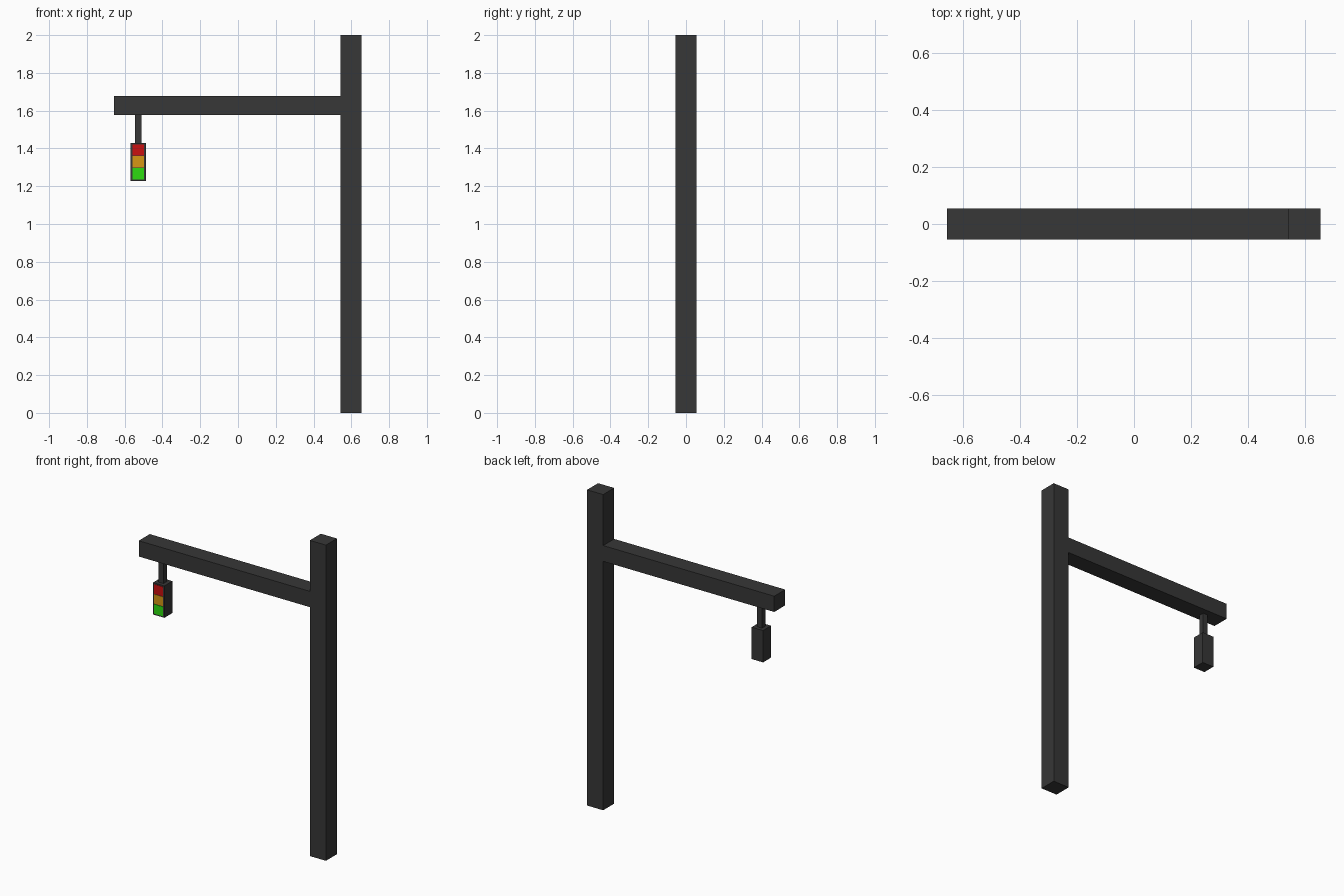
import bpy
import bmesh
from mathutils import Vector

if "Cube" in bpy.data.objects:
    bpy.data.objects.remove(bpy.data.objects["Cube"])


def material(name, rgb):
    m = bpy.data.materials.new(name)
    m.diffuse_color = (*rgb, 1)
    m.use_nodes = True
    m.node_tree.nodes["Principled BSDF"].inputs["Base Color"].default_value = m.diffuse_color
    return m


def box(name, lo, hi, mat):
    """Axis-aligned box between two corners."""
    lo, hi = Vector(lo), Vector(hi)
    bm = bmesh.new()
    bmesh.ops.create_cube(bm, size=1)
    for v in bm.verts:
        v.co = (lo + hi) / 2 + v.co * (hi - lo)
    mesh = bpy.data.meshes.new(name)
    bm.to_mesh(mesh)
    bm.free()
    mesh.materials.append(mat)
    ob = bpy.data.objects.new(name, mesh)
    bpy.context.collection.objects.link(ob)
    return ob


dark = material("dark_metal", (0.038, 0.038, 0.038))
H = 0.055          # half depth of pole and arm
POLE_L, POLE_R = 0.542, 0.655
LX = -0.528        # centre of the hanging signal

# Pole and arm
box("pole", (POLE_L, -H, 0), (POLE_R, H, 2), dark)
box("arm", (-0.657, -H, 1.577), (POLE_L, H, 1.677), dark)

# Hanger and signal housing
box("hanger", (LX - 0.017, -0.017, 1.43), (LX + 0.017, 0.017, 1.577), dark)
box("signal_housing", (LX - 0.04, -0.04, 1.228), (LX + 0.04, 0.04, 1.43), dark)

# Square lamps on the front
lamps = [("red", (0.6, 0.005, 0.005)),
         ("amber", (0.68, 0.31, 0.007)),
         ("green", (0.027, 0.72, 0.005))]
for i, (name, rgb) in enumerate(lamps):
    z = 1.392 - i * 0.063
    box(name + "_lamp", (LX - 0.03, -0.042, z - 0.03), (LX + 0.03, -0.039, z + 0.03),
        material(name, rgb))
